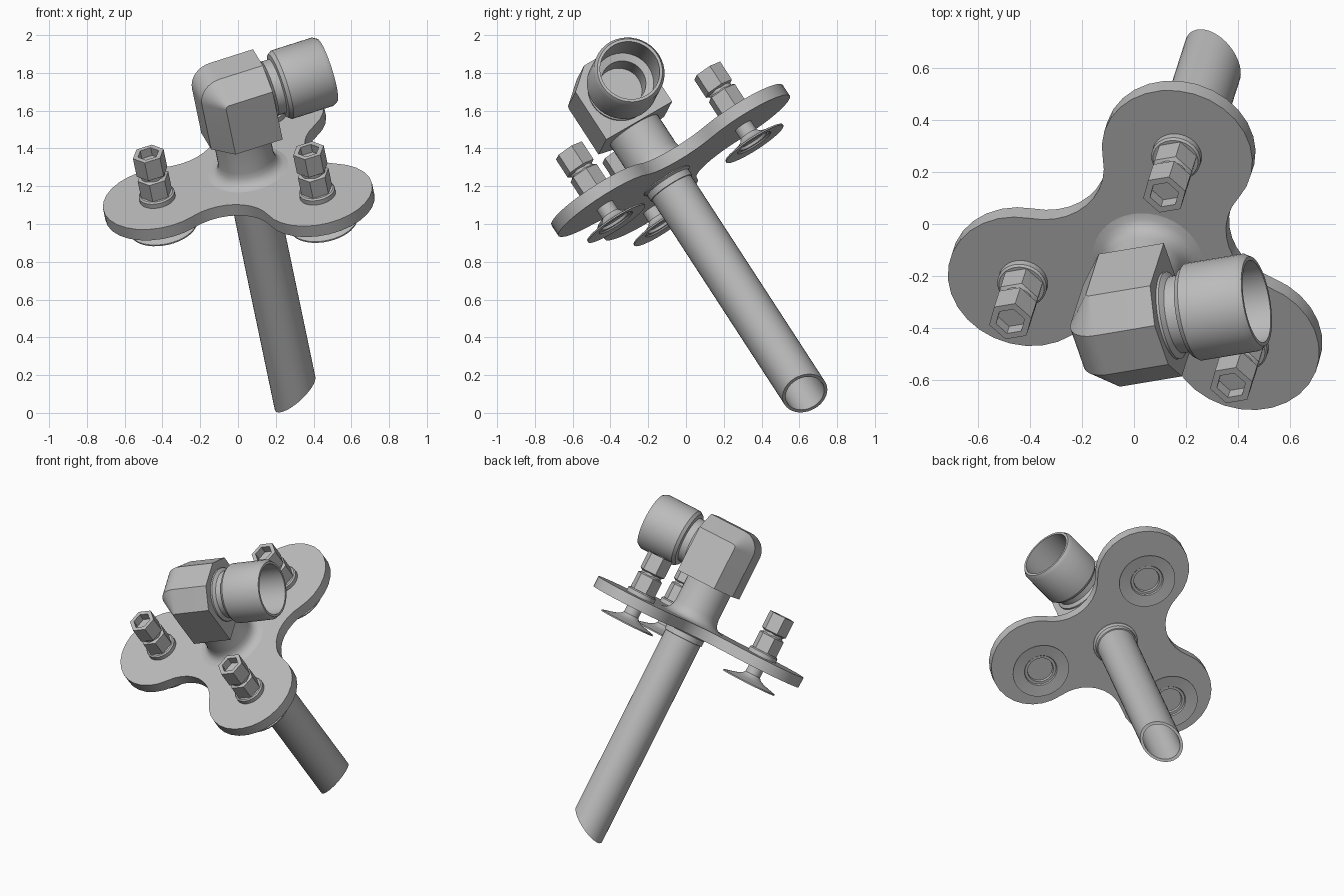
import bpy, bmesh
from math import sin, cos, atan2, pi, radians
from mathutils import Matrix, Vector

if "Cube" in bpy.data.objects:
    bpy.data.objects.remove(bpy.data.objects["Cube"], do_unlink=True)

GREY = (0.5, 0.5, 0.5, 1)
metal = bpy.data.materials.new("grey metal")
metal.use_nodes = True
metal.diffuse_color = GREY
metal.node_tree.nodes["Principled BSDF"].inputs["Base Color"].default_value = GREY

# Tilted frame: Z runs up the tube, X points out of the side outlet
Z = Vector((-0.173, -0.537, 0.826)).normalized()
X = Vector((0.941, 0.157, 0.30))
X = (X - Z * X.dot(Z)).normalized()
Y = Z.cross(X)
FRAME = Matrix.Translation((0.06, -0.122, 1.26)) @ Matrix((X, Y, Z)).transposed().to_4x4()


def finish(name, bm, local=Matrix(), angle=35):
    bmesh.ops.remove_doubles(bm, verts=bm.verts, dist=1e-5)
    bmesh.ops.recalc_face_normals(bm, faces=bm.faces)
    mesh = bpy.data.meshes.new(name)
    bm.to_mesh(mesh)
    bm.free()
    mesh.materials.append(metal)
    ob = bpy.data.objects.new(name, mesh)
    bpy.context.collection.objects.link(ob)
    ob.matrix_world = FRAME @ local
    bpy.ops.object.select_all(action='DESELECT')
    ob.select_set(True)
    bpy.context.view_layer.objects.active = ob
    bpy.ops.object.shade_smooth_by_angle(angle=radians(angle))
    return ob


def skin(bm, loops, closed=True):
    """Join neighbouring vertex loops with faces."""
    for a, b in zip(loops, loops[1:]):
        n = len(a)
        for i in range(n if closed else n - 1):
            j = (i + 1) % n
            bm.faces.new((a[i], a[j], b[j], b[i]))


def lathe(name, profile, local=Matrix(), segs=40, shape=None):
    """Revolve (radius, height) points around Z; shape may move each point."""
    bm = bmesh.new()
    loops = []
    for r, h in profile:
        ring = []
        for i in range(segs):
            t = 2 * pi * i / segs
            p = Vector((r * cos(t), r * sin(t), h))
            ring.append(bm.verts.new(shape(p) if shape else p))
        loops.append(ring)
    skin(bm, loops)
    bmesh.ops.dissolve_degenerate(bm, dist=1e-6, edges=bm.edges)
    return finish(name, bm, local)


# Three-lobed plate with concave fillets between the lobes
D, R, GAP, THICK = 0.51, 0.294, 0.33, 0.07
fillet = (D * D + GAP * GAP - D * GAP - R * R) / (2 * R + D - 2 * GAP)
reach = GAP + fillet
beta = atan2(reach * sin(pi / 3), reach * cos(pi / 3) - D)
LOBES = [pi + k * 2 * pi / 3 for k in range(3)]


def arc(cx, cy, r, start, end, steps):
    angles = [start + (end - start) * i / steps for i in range(steps + 1)]
    return [(cx + r * cos(t), cy + r * sin(t)) for t in angles]


outline = []
for a in LOBES:
    outline += arc(D * cos(a), D * sin(a), R, a - beta, a + beta, 18)
    g = a + pi / 3
    outline += arc(reach * cos(g), reach * sin(g), fillet,
                   a + beta + pi, a + 5 * pi / 3 - beta, 10)[1:-1]
bm = bmesh.new()
sides = [[bm.verts.new((x, y, h)) for x, y in outline] for h in (-THICK / 2, THICK / 2)]
skin(bm, sides)
for loop in sides:
    bm.faces.new(loop)
finish("mounting_plate", bm)


# Long hollow tube with a slanted cut at its lower end
def slant(p):
    if p.z < -1:
        p.z += 0.574 * p.x - 0.23 * p.y
    return p


lathe("long_tube", [(0, 0), (0.123, 0), (0.123, -1.4), (0.106, -1.4), (0.106, -0.1), (0, -0.1)],
      shape=slant)
lathe("tube_collar", [(0.142, 0), (0.142, -0.04), (0.13, -0.05), (0.13, -0.085), (0.11, -0.09)])

# Neck with flared foot
lathe("neck", [(0.22, 0.034), (0.19, 0.041), (0.168, 0.056), (0.156, 0.08), (0.15, 0.11), (0.15, 0.3)])

# Elbow block: chamfered sections lofted across its width
RIGHT, BOTTOM, CX, CZ = 0.175, 0.285, -0.07, 0.57
bm = bmesh.new()
sections = []
for y, r in ((-0.21, 0.02), (-0.09, 0.12), (0.09, 0.12), (0.21, 0.02)):
    pts = [(RIGHT, BOTTOM), (RIGHT, CZ + r)] + arc(CX, CZ, r, pi / 2, pi, 8) + [(CX - r, BOTTOM)]
    sections.append([bm.verts.new((x, y, z)) for x, z in pts])
skin(bm, sections)
for cap in (sections[0], sections[-1]):
    bm.faces.new(cap)
finish("elbow_block", bm, angle=25)

# Side outlet with a grooved neck and stepped bore
outlet_frame = Matrix.Translation((0, 0, 0.48)) @ Matrix.Rotation(pi / 2, 4, 'Y')
lathe("side_outlet", [(0, 0.16), (0.17, 0.16), (0.17, 0.185), (0.15, 0.2), (0.15, 0.245),
                      (0.175, 0.25), (0.19, 0.27), (0.19, 0.5), (0.175, 0.525), (0.16, 0.525),
                      (0.16, 0.32), (0.12, 0.31), (0.12, 0.18), (0, 0.18)], outlet_frame)

# Fastener and suction pad on every lobe
for n, a in enumerate(LOBES, 1):
    at = Matrix.Translation((D * cos(a), D * sin(a), 0))
    lathe(f"washer_{n}", [(0, 0.03), (0.096, 0.03), (0.096, 0.062), (0.088, 0.07), (0, 0.07)], at)
    lathe(f"lower_nut_{n}", [(0, 0.06), (0.086, 0.06), (0.086, 0.175), (0.07, 0.185), (0, 0.185)],
          at, 6)
    lathe(f"fastener_neck_{n}", [(0.066, 0.17), (0.066, 0.21)], at, 24)
    lathe(f"upper_nut_{n}", [(0, 0.195), (0.07, 0.195), (0.086, 0.205), (0.086, 0.32),
                             (0.058, 0.32), (0.058, 0.27), (0, 0.27)], at, 6)
    lathe(f"suction_pad_{n}", [(0, -0.03), (0.05, -0.03), (0.05, -0.09), (0.065, -0.107),
                               (0.1, -0.122), (0.18, -0.142), (0.18, -0.15), (0.105, -0.143),
                               (0.1, -0.135), (0.083, -0.135), (0.08, -0.12), (0, -0.12)], at)
